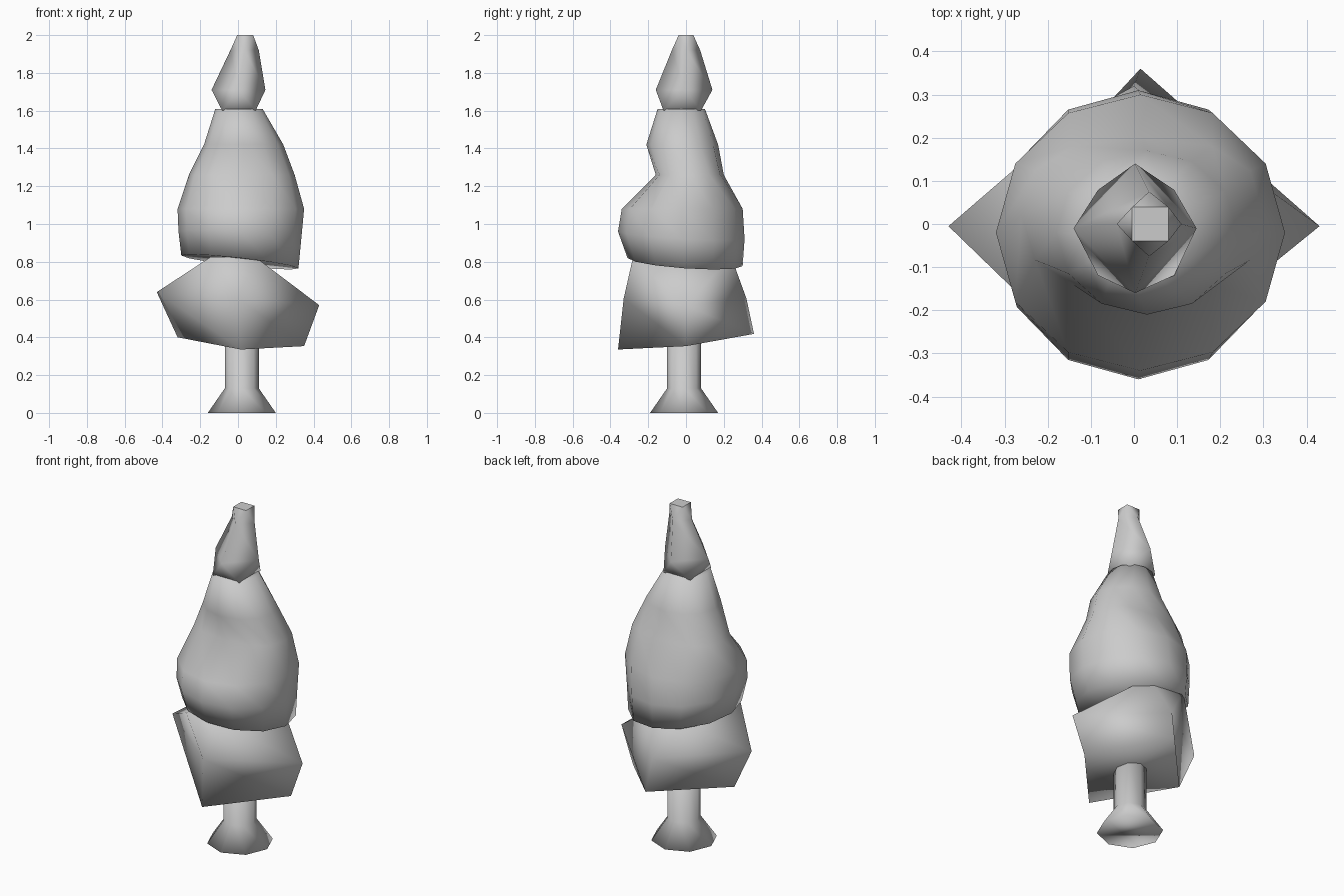
import bpy, bmesh, math

if "Cube" in bpy.data.objects:
    bpy.data.objects.remove(bpy.data.objects["Cube"])


def ring(n, x0, x1, y0, y1, z, tilt_x=0, tilt_y=0, turn=0, power=1):
    """Ring by its x and y extents; tilt is the slope of z, power < 1 squares it off."""
    cx, cy, rx, ry = (x0 + x1) / 2, (y0 + y1) / 2, (x1 - x0) / 2, (y1 - y0) / 2
    pts = []
    for i in range(n):
        a = 2 * math.pi * i / n + math.radians(turn)
        c, s = math.cos(a), math.sin(a)
        if power != 1:
            c, s = [math.copysign(abs(round(v, 5)) ** power, v) for v in (c, s)]
        x, y = cx + rx * c, cy + ry * s
        pts.append((x, y, z + tilt_x * x + tilt_y * y))
    return pts


def loft(name, rings, sharp=180):
    """Skin a stack of rings with triangles, cap both ends, smooth below the sharp angle."""
    bm = bmesh.new()
    rows = [[bm.verts.new(p) for p in r] for r in rings]
    n = len(rows[0])
    for a, b in zip(rows, rows[1:]):
        for i in range(n):
            j = (i + 1) % n
            bm.faces.new((a[i], a[j], b[i]))
            bm.faces.new((a[j], b[j], b[i]))
    bm.faces.new(rows[0][::-1])
    bm.faces.new(rows[-1])
    bmesh.ops.recalc_face_normals(bm, faces=bm.faces)
    mesh = bpy.data.meshes.new(name)
    bm.to_mesh(mesh)
    bm.free()
    obj = bpy.data.objects.new(name, mesh)
    bpy.context.collection.objects.link(obj)
    bpy.ops.object.select_all(action='DESELECT')
    obj.select_set(True)
    bpy.context.view_layer.objects.active = obj
    bpy.ops.object.shade_smooth_by_angle(angle=math.radians(sharp))
    return obj


# flared trunk
loft("trunk", [
    ring(8, -0.16, 0.20, -0.19, 0.17, 0),
    ring(8, -0.07, 0.11, -0.10, 0.08, 0.13),
    ring(8, -0.07, 0.11, -0.10, 0.08, 0.42),
])

# wide four-sided lower foliage, twisting to a narrow top
loft("lower_foliage", [
    ring(4, -0.32, 0.35, -0.36, 0.36, 0.378, -0.07, 0.115),
    ring(4, -0.43, 0.43, -0.33, 0.32, 0.605, -0.08),
    ring(4, -0.195, 0.14, -0.388, 0.348, 0.825, turn=45),
])

# round, lumpy middle foliage with a slightly squared waist under its crown
loft("middle_foliage", [
    ring(12, -0.30, 0.32, -0.31, 0.30, 0.80, -0.11, -0.07),
    ring(12, -0.315, 0.335, -0.36, 0.31, 0.94, -0.06, -0.06),
    ring(12, -0.32, 0.35, -0.34, 0.30, 1.08),
    ring(12, -0.26, 0.30, -0.16, 0.20, 1.26, power=0.8),
    ring(12, -0.18, 0.24, -0.21, 0.17, 1.42),
    ring(12, -0.12, 0.13, -0.15, 0.10, 1.61),
])

# twisted four-sided tip
loft("top_foliage", [
    ring(4, -0.12, 0.13, -0.16, 0.12, 1.60, turn=45),
    ring(4, -0.14, 0.145, -0.16, 0.14, 1.71, turn=90),
    ring(4, -0.04, 0.11, -0.075, 0.075, 1.92, turn=90),
    ring(4, -0.022, 0.098, -0.055, 0.055, 2.0, turn=135),
], sharp=65)
